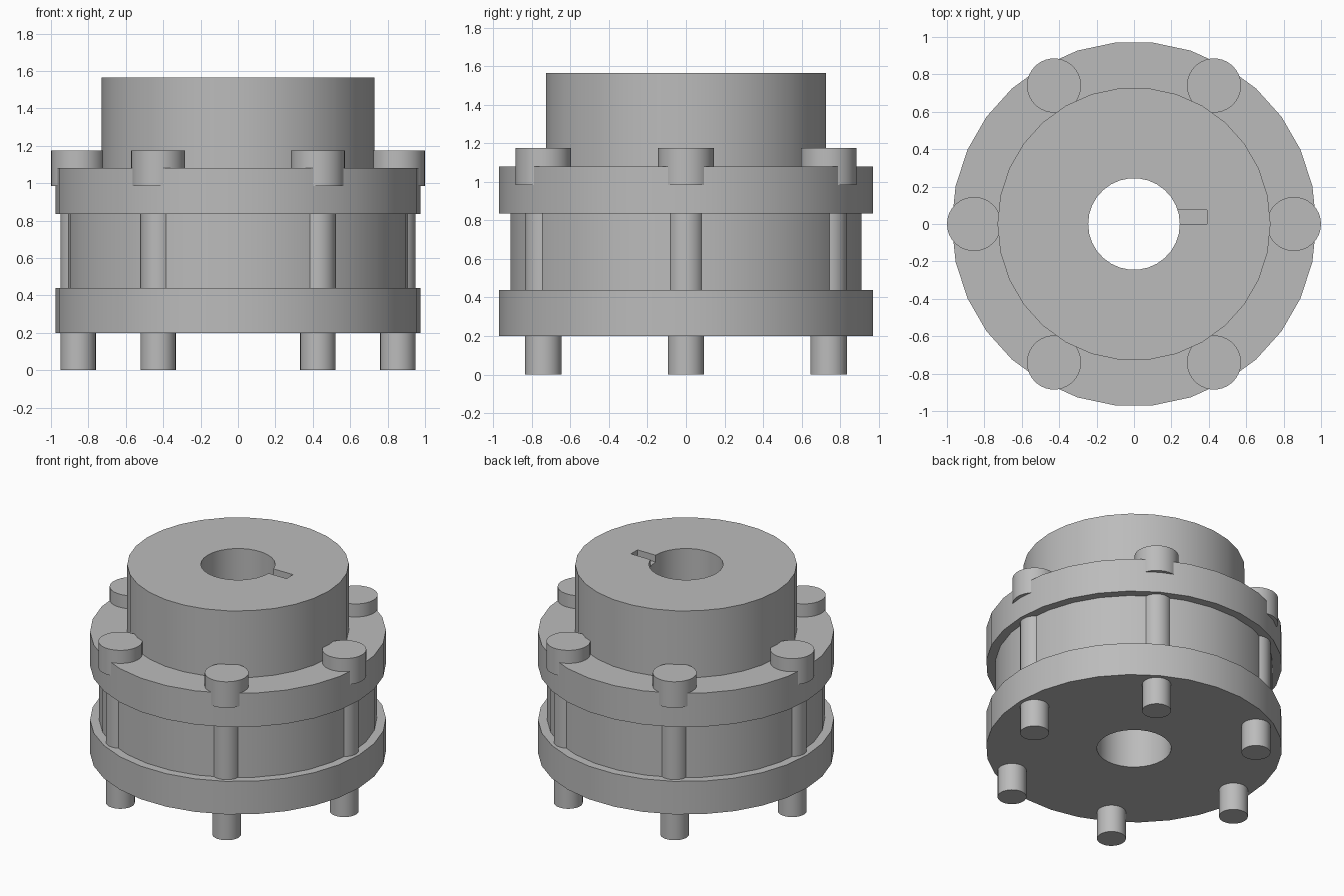
import bpy, bmesh
from math import pi, cos, sin
from mathutils import Matrix

cube = bpy.data.objects.get("Cube")
if cube:
    bpy.data.objects.remove(cube, do_unlink=True)

steel = bpy.data.materials.new("steel grey")
steel.use_nodes = True
steel.diffuse_color = (0.5, 0.5, 0.5, 1)
steel.node_tree.nodes["Principled BSDF"].inputs["Base Color"].default_value = (0.5, 0.5, 0.5, 1)


def add_object(name, bm):
    bmesh.ops.recalc_face_normals(bm, faces=bm.faces)
    mesh = bpy.data.meshes.new(name)
    bm.to_mesh(mesh)
    bm.free()
    mesh.materials.append(steel)
    obj = bpy.data.objects.new(name, mesh)
    bpy.context.collection.objects.link(obj)
    return obj


def lathe(name, profile, sides, closed):
    """Revolve (radius, height) points; open profiles get flat end caps."""
    bm = bmesh.new()
    rings = [[bm.verts.new((r * cos(2 * pi * i / sides), r * sin(2 * pi * i / sides), z))
              for i in range(sides)] for r, z in profile]
    pairs = list(zip(rings, rings[1:]))
    if closed:
        pairs.append((rings[-1], rings[0]))
    else:
        bm.faces.new(rings[0])
        bm.faces.new(rings[-1])
    for a, b in pairs:
        for i in range(sides):
            j = (i + 1) % sides
            bm.faces.new((a[i], a[j], b[j], b[i]))
    return add_object(name, bm)


def smooth(obj):
    bpy.ops.object.select_all(action='DESELECT')
    obj.select_set(True)
    bpy.context.view_layer.objects.active = obj
    bpy.ops.object.shade_smooth_by_angle(angle=pi / 6)


# Body: lower flange, drum, upper flange and hub around a through bore
FLANGE, DRUM, HUB, BORE, TOP = 0.975, 0.915, 0.73, 0.245, 1.565
body = lathe("coupling_body", [
    (BORE, 0.2), (FLANGE, 0.2), (FLANGE, 0.44), (DRUM, 0.44), (DRUM, 0.835),
    (FLANGE, 0.835), (FLANGE, 1.08), (HUB, 1.08), (HUB, TOP), (BORE, TOP)], 30, True)

# Blind keyway cut into the top of the hub beside the bore
bm = bmesh.new()
bmesh.ops.create_cube(bm, size=1, matrix=Matrix.Translation((0.295, 0.0375, TOP))
                      @ Matrix.Diagonal((0.19, 0.075, 0.1, 1)))
cutter = add_object("keyway_cutter", bm)
cut = body.modifiers.new("keyway", 'BOOLEAN')
cut.operation = 'DIFFERENCE'
cut.solver = 'EXACT'
cut.object = cutter
bpy.context.view_layer.objects.active = body
bpy.ops.object.modifier_apply(modifier=cut.name)
bpy.data.objects.remove(cutter, do_unlink=True)
smooth(body)

# Six headed pins that bulge out of the flange rims
PIN, HEAD, CIRCLE = 0.095, 0.145, 0.855
for k in range(6):
    pin = lathe(f"pin_{k + 1}", [(PIN, 0), (PIN, 0.985), (HEAD, 0.985), (HEAD, 1.175)], 30, False)
    pin.location = (CIRCLE * cos(k * pi / 3), CIRCLE * sin(k * pi / 3), 0)
    smooth(pin)
